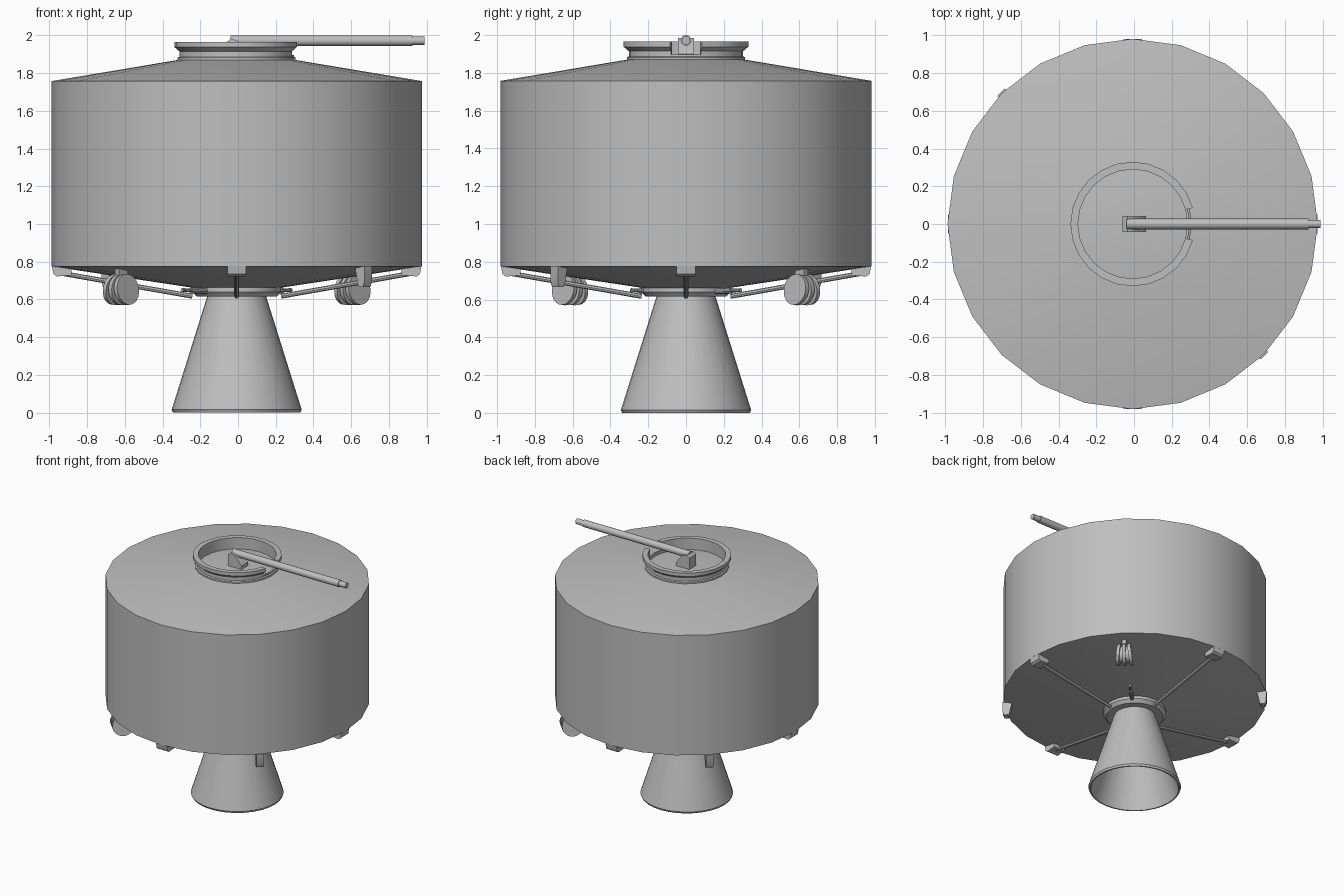
import bpy, bmesh, math
from mathutils import Matrix, Vector

if "Cube" in bpy.data.objects:
    bpy.data.objects.remove(bpy.data.objects["Cube"])

CX = -0.007  # main axis offset
grey = bpy.data.materials.new("light_grey")
grey.diffuse_color = (0.52, 0.52, 0.52, 1)
grey.use_nodes = True
grey.node_tree.nodes["Principled BSDF"].inputs["Base Color"].default_value = grey.diffuse_color


def finish(name, bm, normals=True):
    if normals:
        bmesh.ops.recalc_face_normals(bm, faces=bm.faces)
    me = bpy.data.meshes.new(name)
    bm.to_mesh(me)
    bm.free()
    ob = bpy.data.objects.new(name, me)
    bpy.context.collection.objects.link(ob)
    me.materials.append(grey)
    bpy.ops.object.select_all(action='DESELECT')
    ob.select_set(True)
    bpy.context.view_layer.objects.active = ob
    bpy.ops.object.shade_smooth_by_angle(angle=math.radians(30))
    return ob


def lathe(name, profile, segs=24, first=0, last=None, closed=False):
    """Revolve (radius, z) points; a first/last step range leaves a capped gap."""
    bm = bmesh.new()
    full = last is None
    steps = range(segs) if full else range(first, last + 1)
    rings = []
    for i in steps:
        a = 2 * math.pi * i / segs
        rings.append([bm.verts.new((CX + r * math.cos(a), r * math.sin(a), z)) for r, z in profile])
    n, m = len(rings), len(profile)
    for i in range(n if full else n - 1):
        a, b = rings[i], rings[(i + 1) % n]
        for j in range(m if closed else m - 1):
            k = (j + 1) % m
            bm.faces.new((a[j], b[j], b[k], a[k]))
    if not full:
        bm.faces.new(rings[0])
        bm.faces.new(rings[-1])
    bmesh.ops.remove_doubles(bm, verts=bm.verts, dist=1e-5)
    return finish(name, bm)


def add_rod(bm, p, q, r1, r2=None, segs=12):
    p, q = Vector(p), Vector(q)
    d = q - p
    mat = Matrix.Translation((p + q) / 2) @ d.to_track_quat('Z', 'Y').to_matrix().to_4x4()
    bmesh.ops.create_cone(bm, cap_ends=True, segments=segs, radius1=r1,
                          radius2=r1 if r2 is None else r2, depth=d.length, matrix=mat)


def add_prism(bm, outline, half):
    """Extrude an (x, z) outline symmetrically along y."""
    a = [bm.verts.new((x, -half, z)) for x, z in outline]
    b = [bm.verts.new((x, half, z)) for x, z in outline]
    bm.faces.new(a)
    bm.faces.new(b)
    for i in range(len(a)):
        j = (i + 1) % len(a)
        bm.faces.new((a[i], a[j], b[j], b[i]))


def place(name, bm, degrees):
    bm.transform(Matrix.Translation((CX, 0, 0)) @ Matrix.Rotation(math.radians(degrees), 4, 'Z'))
    return finish(name, bm)


# Tank body with shallow cones above and below
lathe("tank_body", [(0, 0.655), (0.22, 0.66), (0.982, 0.775), (0.982, 1.758),
                    (0.30, 1.872), (0, 1.872)])

# Docking collar: full low neck, and a flange with a gap for the arm
lathe("collar_neck", [(0.29, 1.865), (0.313, 1.865), (0.313, 1.882), (0.303, 1.887),
                      (0.303, 1.897), (0.29, 1.897)], closed=True)
lathe("collar_flange", [(0.29, 1.89), (0.303, 1.89), (0.303, 1.915), (0.33, 1.938),
                        (0.33, 1.965), (0.29, 1.965)], first=1, last=23, closed=True)

# Arm pivot and probe arm
bm = bmesh.new()
add_prism(bm, [(-0.06, 1.865), (0.06, 1.865), (0.06, 1.90), (0.01, 1.965),
               (-0.035, 1.985), (-0.06, 1.965)], 0.043)
finish("arm_pivot", bm)
bm = bmesh.new()
add_rod(bm, (-0.04, 0, 1.972), (0.925, 0, 1.972), 0.028, segs=16)
add_rod(bm, (0.92, 0, 1.972), (0.988, 0, 1.972), 0.022, segs=16)
finish("probe_arm", bm)

# Engine ring and hollow nozzle
lathe("engine_ring", [(0, 0.668), (0.235, 0.668), (0.235, 0.64), (0.212, 0.615), (0, 0.615)])
lathe("engine_nozzle", [(0.155, 0.62), (0.345, 0.015), (0.338, 0.0), (0.328, 0.0),
                        (0.145, 0.58), (0, 0.60)], segs=32)

# Four radial struts with their end brackets
for i in range(4):
    bm = bmesh.new()
    add_rod(bm, (0.92, 0, 0.737), (0.235, 0, 0.617), 0.013, segs=8)
    place("strut_%d" % i, bm, 90 * i)
    bm = bmesh.new()
    add_prism(bm, [(0.875, 0.765), (0.875, 0.728), (0.955, 0.722), (0.972, 0.735),
                   (0.98, 0.777)], 0.05)
    place("strut_bracket_%d" % i, bm, 90 * i)

for i, deg in enumerate((-45, 135)):
    # Deep edge blocks on one diagonal
    bm = bmesh.new()
    add_prism(bm, [(0.915, 0.775), (0.935, 0.68), (0.945, 0.667), (0.975, 0.667),
                   (0.985, 0.69), (0.988, 0.776)], 0.028)
    place("edge_block_%d" % i, bm, deg)

for i, deg in enumerate((45, 225)):
    # Splayed disc pods on the other diagonal
    bm = bmesh.new()
    c = Vector((0.868, 0, 0.652))
    for t, tilt in ((-0.042, -7), (0, 0), (0.042, 7)):
        axis = Vector((0, math.cos(math.radians(tilt)), math.sin(math.radians(tilt))))
        p = c + Vector((0, t, 0))
        add_rod(bm, p - axis * 0.012, p + axis * 0.012, 0.082, segs=24)
    add_rod(bm, c - Vector((0, 0.045, 0)), c + Vector((0, 0.045, 0)), 0.062, segs=24)
    place("disc_pod_%d" % i, bm, deg)
    bm = bmesh.new()
    add_prism(bm, [(0.84, 0.66), (0.89, 0.66), (0.90, 0.768), (0.83, 0.758)], 0.015)
    place("pod_mount_%d" % i, bm, deg)
    # Small pipes beside the engine ring
    bm = bmesh.new()
    add_rod(bm, (0.20, 0, 0.645), (0.34, 0, 0.647), 0.016, segs=10)
    add_rod(bm, (0.33, 0, 0.647), (0.41, 0, 0.65), 0.01, segs=10)
    place("feed_pipe_%d" % i, bm, deg)
